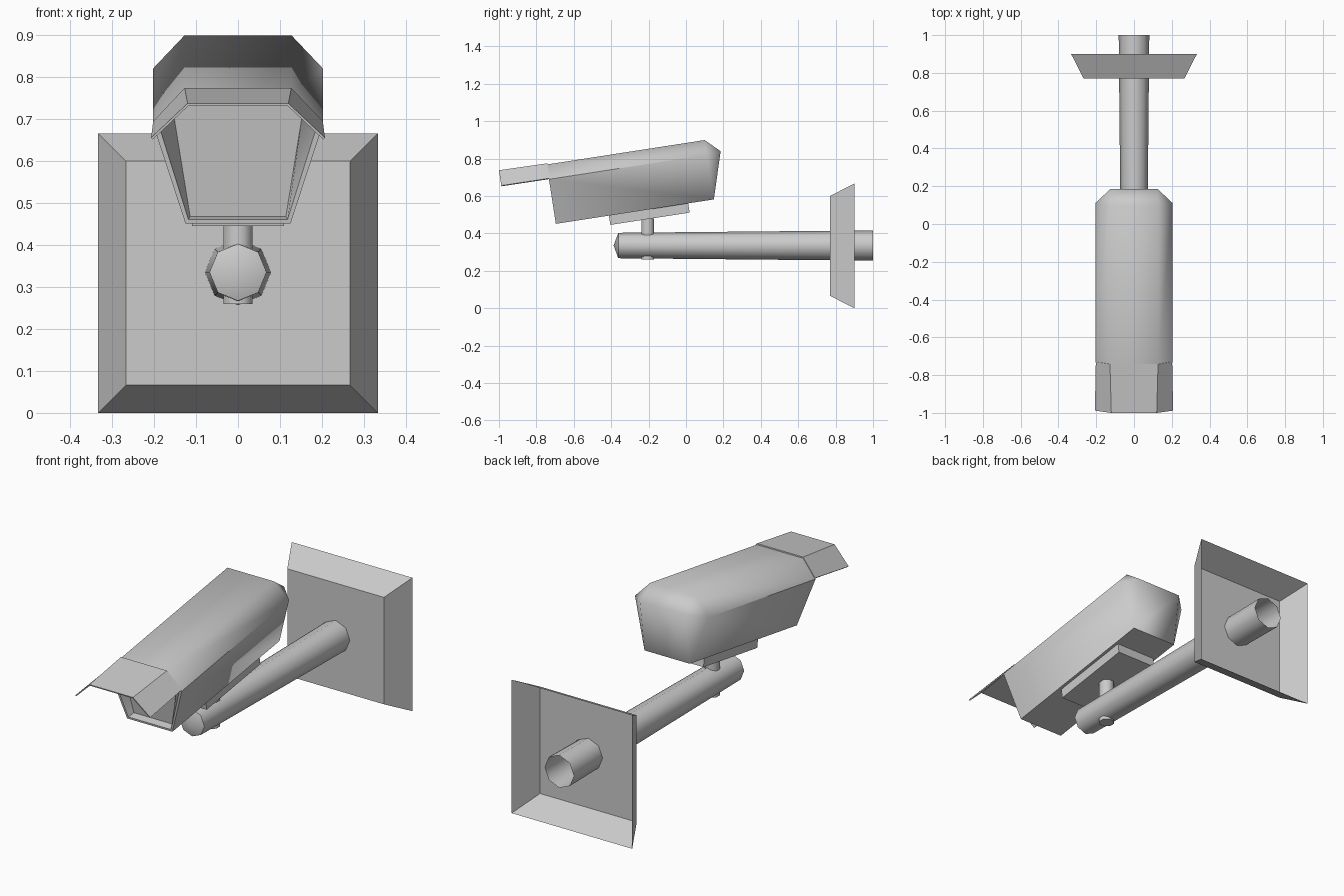
import bpy, bmesh, math
from mathutils import Matrix, Vector

if "Cube" in bpy.data.objects:
    bpy.data.objects.remove(bpy.data.objects["Cube"])

TILT = math.radians(8.8)
# Frame of the tilted housing: local y runs backwards, local z is up, origin at its front top edge
HEAD = Matrix.Translation((0, -0.745, 0.768)) @ Matrix.Rotation(TILT, 4, 'X')


def make(name, verts, faces, matrix=None, smooth=None, fix=True):
    bm = bmesh.new()
    vs = [bm.verts.new(v) for v in verts]
    for f in faces:
        bm.faces.new([vs[i] for i in f])
    if fix:
        bmesh.ops.recalc_face_normals(bm, faces=bm.faces)
    if matrix:
        bm.transform(matrix)
    mesh = bpy.data.meshes.new(name)
    bm.to_mesh(mesh)
    bm.free()
    ob = bpy.data.objects.new(name, mesh)
    bpy.context.collection.objects.link(ob)
    if smooth:
        bpy.ops.object.select_all(action='DESELECT')
        ob.select_set(True)
        bpy.context.view_layer.objects.active = ob
        bpy.ops.object.shade_smooth_by_angle(angle=math.radians(smooth))
    return ob


def bridge(a, b, n):
    return [(a + i, a + (i + 1) % n, b + (i + 1) % n, b + i) for i in range(n)]


def section(y, half):
    """Mirror a right-hand half profile into a closed ring."""
    right = [(x, y, z) for x, z in half]
    return right + [(-x, y, z) for x, _, z in reversed(right)]


def lathe(name, rings, sides, matrix, tip=None, close_end=False, phase=0.0):
    """Rings of (distance, radius) along local z, with an optional pointed start."""
    verts, faces = [], []
    for d, r in rings:
        verts += [(r * math.cos(phase + math.tau * i / sides),
                   r * math.sin(phase + math.tau * i / sides), d) for i in range(sides)]
    for k in range(len(rings) - 1):
        faces += bridge(k * sides, (k + 1) * sides, sides)
    if tip is not None:
        verts.append((0, 0, tip))
        faces += [(len(verts) - 1, (i + 1) % sides, i) for i in range(sides)]
    if close_end:
        last = (len(rings) - 1) * sides
        faces.append(tuple(range(last, last + sides)))
    return make(name, verts, faces, matrix, smooth=50)


# Camera housing: recessed front panel, rim, long shell and sloping back
outer = [(0.128, 0.0), (0.203, -0.08), (0.125, -0.321)]
rim = [(0.121, -0.012), (0.189, -0.082), (0.118, -0.311)]
panel = [(0.112, -0.022), (0.152, -0.072), (0.114, -0.310)]
verts = (section(0.04, panel) + section(0, rim) + section(0, outer)
         + section(0.855, outer))
faces = [tuple(range(6))]
for k in range(3):
    faces += bridge(k * 6, k * 6 + 6, 6)
verts += [(0.125, 0.93, -0.072), (-0.125, 0.93, -0.072)]
R, L, b = 24, 25, 18
faces += [(b, b + 5, L, R), (b, R, b + 1), (b + 5, b + 4, L),
          (b + 1, R, b + 2), (b + 4, b + 3, L), (b + 2, R, L, b + 3)]
make("camera_housing", verts, faces, HEAD, smooth=60)

# Sun visor: folded sheet with two drooping sides
visor = []
for y, x1, x2, z1, z2 in ((0.004, 0.126, 0.200, 0.003, -0.077), (-0.257, 0.119, 0.205, 0.006, -0.076)):
    visor += [(-x2, y, z2), (-x1, y, z1), (x1, y, z1), (x2, y, z2)]
visor_ob = make("sun_visor", visor, [(i, i + 1, i + 5, i + 4) for i in range(3)], HEAD, fix=False)
thick = visor_ob.modifiers.new("thickness", 'SOLIDIFY')
thick.thickness = 0.006
thick.offset = 0

# Mounting shoe under the housing
shoe = [(x, y, z) for z in (-0.371, -0.315) for x, y in
        ((-0.11, 0.287), (0.11, 0.287), (0.11, 0.716), (-0.11, 0.716))]
make("mounting_shoe", shoe, [(3, 2, 1, 0), (4, 5, 6, 7)] + bridge(0, 4, 4), HEAD)

# Upright post through the arm
lathe("swivel_post", [(0.48, 0.037), (0.26, 0.037)], 8, Matrix.Translation((0, -0.205, 0)),
      tip=0.48, close_end=True, phase=math.pi / 8)

# Tapered arm, pointed at the front and open at the wall end
along_y = Matrix.Translation((0, 0, 0.335)) @ Matrix.Rotation(-math.pi / 2, 4, 'X')
lathe("support_arm", [(-0.362, 0.068), (1.0, 0.081)], 8, along_y, tip=-0.387)

# Wall plate: shallow pyramid shell, open at the back
plate = []
for y, h in ((0.77, 0.267), (0.9, 0.333)):
    plate += [(sx * h, y, 0.333 + sz * h) for sx, sz in ((-1, -1), (1, -1), (1, 1), (-1, 1))]
make("wall_plate", plate, [(0, 1, 2, 3)] + bridge(4, 0, 4), fix=False)
